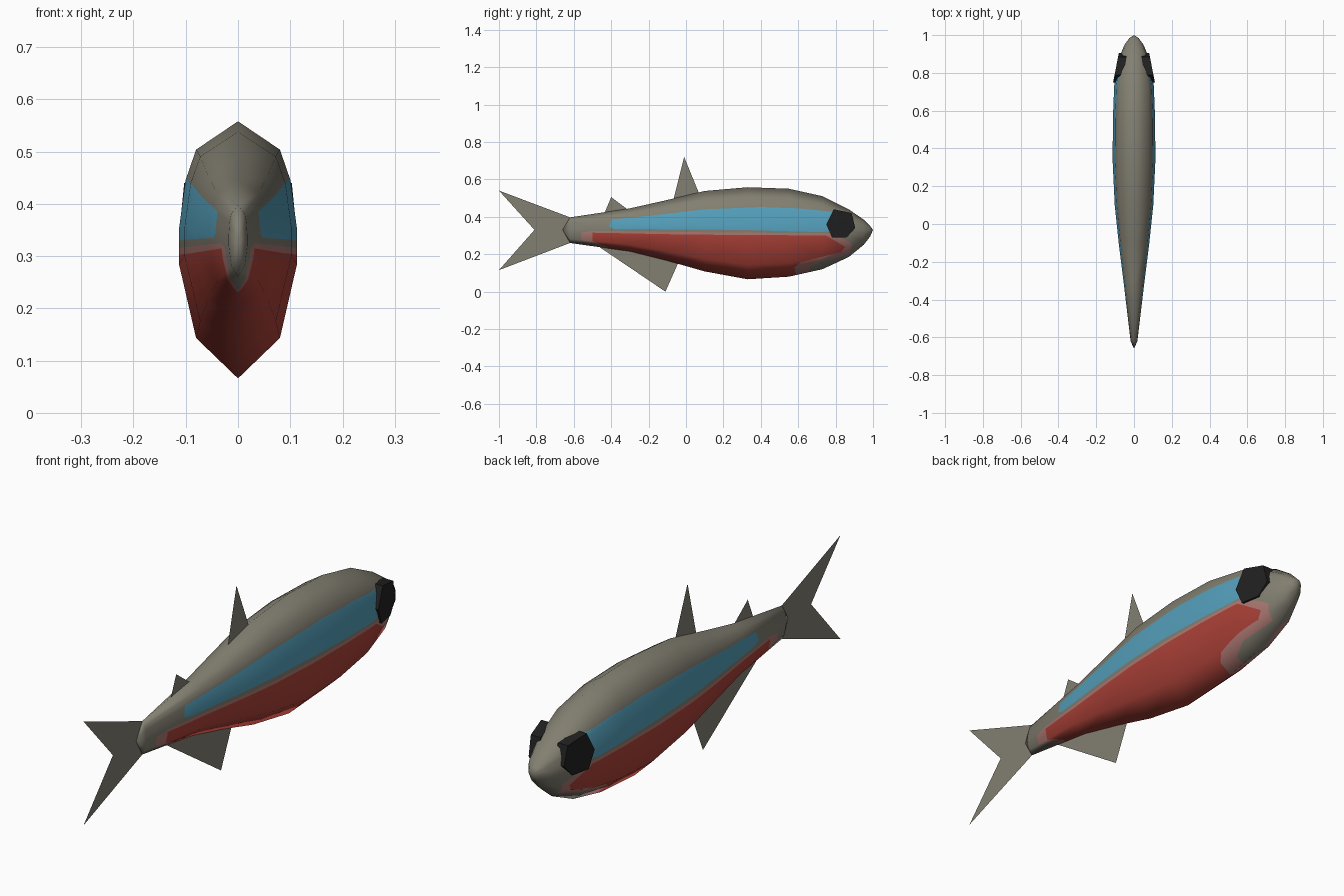
import bpy, bmesh
from mathutils import Vector
from mathutils.bvhtree import BVHTree
from mathutils.interpolate import poly_3d_calc

if "Cube" in bpy.data.objects:
    bpy.data.objects.remove(bpy.data.objects["Cube"])


def material(name, rgb):
    m = bpy.data.materials.new(name)
    m.use_nodes = True
    m.diffuse_color = (*rgb, 1)
    bsdf = next(n for n in m.node_tree.nodes if n.type == "BSDF_PRINCIPLED")
    bsdf.inputs["Base Color"].default_value = (*rgb, 1)
    bsdf.inputs["Roughness"].default_value = 0.8
    return m


GREY = material("olive grey", (0.225, 0.212, 0.165))
BLUE = material("stripe blue", (0.09, 0.35, 0.50))
RED = material("belly red", (0.43, 0.056, 0.041))
PINK = material("pale pink", (0.43, 0.195, 0.175))
BLACK = material("eye black", (0.015, 0.015, 0.015))


def finish(name, bm, mats):
    me = bpy.data.meshes.new(name)
    bm.to_mesh(me)
    bm.free()
    ob = bpy.data.objects.new(name, me)
    bpy.context.collection.objects.link(ob)
    for m in mats:
        me.materials.append(m)
    return ob


def inside(y, z, poly):
    hit = False
    for (y1, z1), (y2, z2) in zip(poly, poly[1:] + poly[:1]):
        if (z1 > z) != (z2 > z) and y < y1 + (z - z1) * (y2 - y1) / (z2 - z1):
            hit = not hit
    return hit


# Body stations: y, half width, top, bottom
stations = [(-.66, 0, .33, .33), (-.62, .018, .397, .26), (-.3, .056, .445, .215),
            (-.1, .081, .49, .165), (.1, .102, .538, .108), (.33, .113, .558, .066),
            (.55, .112, .55, .08), (.73, .105, .51, .12), (.87, .083, .44, .185),
            (.95, .05, .385, .25), (.985, .024, .35, .295), (1, 0, .33, .33)]
# Half cross-section: share of width, share of height
half = [(0, 1), (.71, .89), (.89, .77), (1, .58), (1, .445), (.71, .157), (0, 0)]
ring = half + [(-u, v) for u, v in half[-2:0:-1]]

bm = bmesh.new()
loops = [[bm.verts.new((u * w, y, bot + v * (top - bot))) for u, v in ring]
         for y, w, top, bot in stations]
for a, b in zip(loops, loops[1:]):
    for i in range(len(ring)):
        j = (i + 1) % len(ring)
        bm.faces.new((a[i], a[j], b[j], b[i]))
bmesh.ops.remove_doubles(bm, verts=bm.verts, dist=0.0005)
bmesh.ops.triangulate(bm, faces=bm.faces)
bmesh.ops.recalc_face_normals(bm, faces=bm.faces)
bm.normal_update()

# Remember the smooth normals before the colour borders are cut in
bm.verts.ensure_lookup_table()
bm.faces.ensure_lookup_table()
tree = BVHTree.FromBMesh(bm)
corners = [([v.co.copy() for v in f.verts], [v.normal.copy() for v in f.verts])
           for f in bm.faces]

# Colour areas as side outlines (y, z)
blue = [(-.41, .345), (-.40, .385), (-.2, .405), (.1, .44), (.4, .452), (.6, .445),
        (.8, .425), (.8, .325), (.72, .318), (.3, .33), (-.38, .335)]
red = [(-.5, .27), (-.5, .315), (0, .305), (.75, .3), (.85, .24), (.83, .21),
       (.74, .19), (.61, .155), (.58, .13), (.6, 0), (-.3, 0), (-.42, .24)]
pink = [(-.56, .275), (-.56, .315), (-.5, .325), (0, .318), (.78, .312), (.89, .255),
        (.87, .2), (.72, .16), (.66, .13), (.67, 0), (-.3, 0), (-.42, .23)]
areas = [blue, red, pink]
for poly in areas:
    for (y1, z1), (y2, z2) in zip(poly, poly[1:] + poly[:1]):
        # cut only the faces close to this border
        lo, hi = min(y1, y2), max(y1, y2)
        near = [f for f in bm.faces if max(v.co.y for v in f.verts) >= lo - .01
                and min(v.co.y for v in f.verts) <= hi + .01]
        geom = set(near)
        for f in near:
            geom.update(f.edges)
            geom.update(f.verts)
        bmesh.ops.bisect_plane(bm, geom=list(geom), dist=1e-5, plane_co=(0, y1, z1),
                               plane_no=(0, z1 - z2, y2 - y1))
for f in bm.faces:
    f.smooth = True
    c = f.calc_center_median()
    f.material_index = next((k + 1 for k, p in enumerate(areas) if inside(c.y, c.z, p)), 0)
body = finish("body", bm, [GREY, BLUE, RED, PINK])

normals = []
for v in body.data.vertices:
    spot, _, index, _ = tree.find_nearest(v.co)
    points, dirs = corners[index]
    n = Vector()
    for weight, d in zip(poly_3d_calc(points, spot), dirs):
        n += d * weight
    normals.append(n.normalized())
body.data.normals_split_custom_set_from_vertices(normals)

# Flat fins on the centre plane
fins = {
    "tail_fin": [(-.62, .397), (-1, .54), (-.81, .33), (-1, .115), (-.62, .26)],
    "dorsal_fin": [(-.07, .48), (-.01, .72), (.08, .5)],
    "small_back_fin": [(-.44, .41), (-.40, .505), (-.3, .43)],
    "anal_fin": [(-.48, .25), (-.11, 0), (-.03, .18)],
}
for name, outline in fins.items():
    bm = bmesh.new()
    bm.faces.new([bm.verts.new((0, y, z)) for y, z in outline])
    finish(name, bm, [GREY])

# Six-sided eyes, tilted with the head
eye = [(.79, .44), (.885, .42), (.905, .34), (.86, .29), (.78, .29), (.75, .36)]
for side, name in ((1, "left_eye"), (-1, "right_eye")):
    bm = bmesh.new()
    outer, inner = ([bm.verts.new((side * (.107 - .2 * (y - .77) - depth), y, z))
                     for y, z in eye] for depth in (0, .045))
    bm.faces.new(outer)
    bm.faces.new(inner)
    for i in range(len(eye)):
        bm.faces.new((outer[i - 1], outer[i], inner[i], inner[i - 1]))
    bmesh.ops.recalc_face_normals(bm, faces=bm.faces)
    finish(name, bm, [BLACK])
